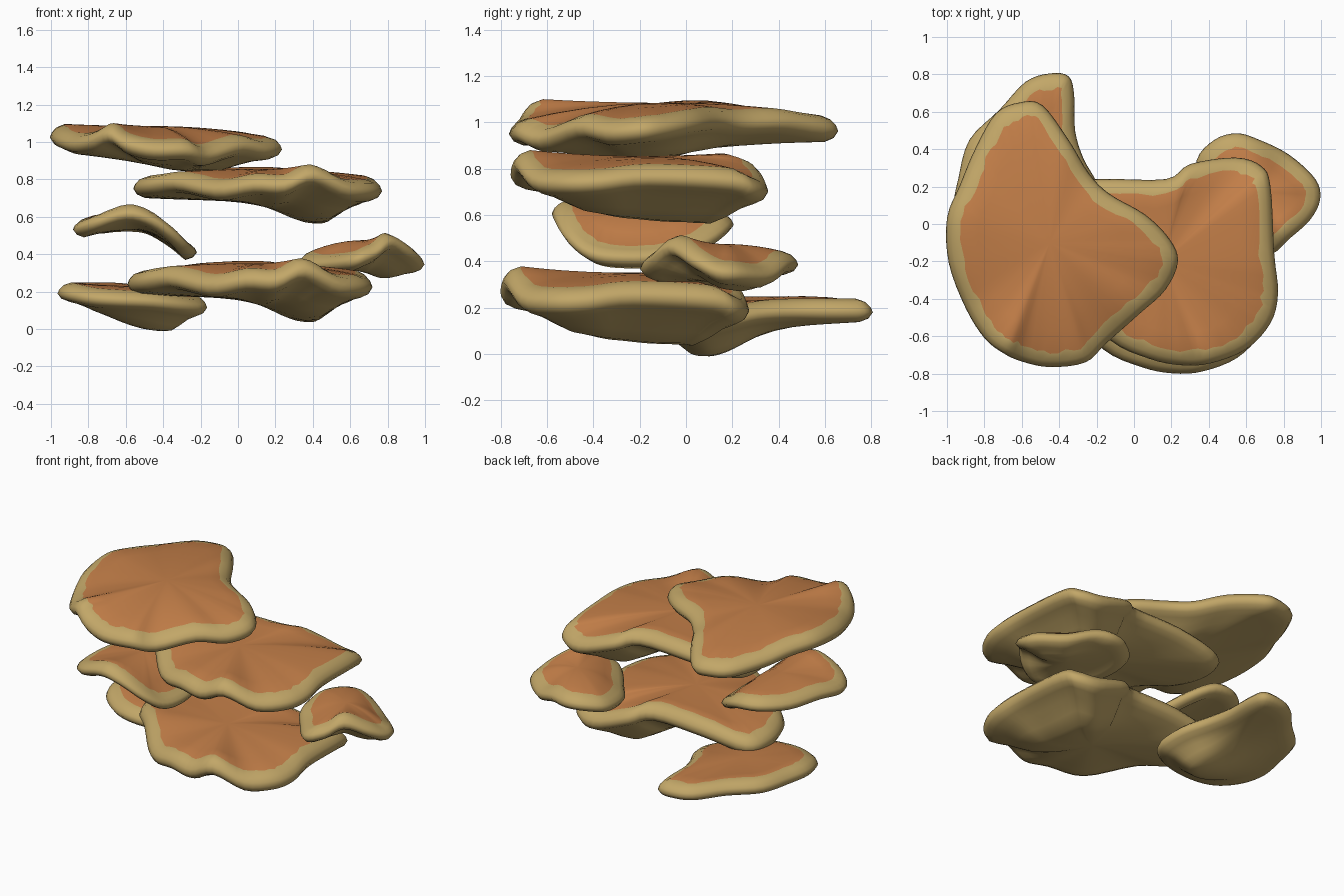
import bpy, bmesh, math, random
from mathutils import Vector

if "Cube" in bpy.data.objects:
    bpy.data.objects.remove(bpy.data.objects["Cube"])

random.seed(4)


def material(name, rgb):
    m = bpy.data.materials.new(name)
    m.diffuse_color = (*rgb, 1)
    m.use_nodes = True
    m.node_tree.nodes["Principled BSDF"].inputs["Base Color"].default_value = m.diffuse_color
    return m


BROWN = material("brown cap", (0.55, 0.212, 0.066))
TAN = material("tan rim", (0.54, 0.385, 0.138))


def smooth_loop(points, steps=4):
    """Closed Catmull-Rom curve through the rim points."""
    p = [Vector(v) for v in points]
    n, out = len(p), []
    for i in range(n):
        a, b, c, d = p[i - 1], p[i], p[(i + 1) % n], p[(i + 2) % n]
        for s in range(steps):
            t = s / steps
            out.append(0.5 * (2 * b + (c - a) * t + (2 * a - 5 * b + 4 * c - d) * t * t
                              + (3 * b - a - 3 * c + d) * t ** 3))
    return out


def shelf(name, rim_points, top, base, bulge, thick=1.0):
    """Fungus shelf: rim curve, domed cap, flat underside (height base)
    with a soft bulge given as (x, y, depth, x width, y width)."""
    rim = smooth_loop(rim_points)
    top = Vector(top)
    low = Vector((top.x, top.y, base))
    n = len(rim)

    def inset(d, dz):
        ring = []
        for i, r in enumerate(rim):
            flat = rim[(i + 1) % n] - rim[i - 1]
            inward = Vector((-flat.y, flat.x, 0)).normalized()
            to_centre = Vector((top.x - r.x, top.y - r.y, 0)).normalized()
            if inward.dot(to_centre) < 0:
                inward = -inward
            v = r + (inward + to_centre).normalized() * d
            v.z += dz * thick
            ring.append(v)
        return ring

    def blend(ring, centre, k):
        out = []
        for v in ring:
            w = v.lerp(centre, k)
            w.z = v.z + (centre.z - v.z) * (1 - (1 - k) ** 2)
            out.append(w)
        return out

    def sag(v, k=1.0):
        bx, by, depth, wx, wy = bulge
        g = math.exp(-((v.x - bx) / wx) ** 2 - ((v.y - by) / wy) ** 2)
        return v - Vector((0, 0, depth * g * min(1, k * 3)))

    edge = inset(0.07, 0.066)
    # uneven boundary between cap and rim colours
    border = [v.lerp(top, random.uniform(0.0, 0.045)) for v in edge]
    under = inset(0.06, -0.047)
    rings = [blend(border, top, k) for k in (0.85, 0.65, 0.42, 0.2)]
    rings += [border, inset(0.034, 0.05), inset(0.01, 0.025), inset(0, 0),
              inset(0.02, -0.03), under]
    rings += [[sag(v, k) for v in blend(under, low, k)]
              for k in (0.12, 0.25, 0.38, 0.52, 0.66, 0.8, 0.9)]

    bm = bmesh.new()
    loops = [[bm.verts.new(v) for v in ring] for ring in rings]
    caps = [bm.verts.new(top), bm.verts.new(sag(low))]
    for i in range(n):
        j = (i + 1) % n
        bm.faces.new((caps[0], loops[0][i], loops[0][j]))
        bm.faces.new((caps[1], loops[-1][j], loops[-1][i]))
        for k in range(len(loops) - 1):
            f = bm.faces.new((loops[k][i], loops[k + 1][i], loops[k + 1][j], loops[k][j]))
            f.material_index = 0 if k < 4 else 1
    for f in caps[1].link_faces:
        f.material_index = 1
    for f in bm.faces:
        f.smooth = True
    bmesh.ops.recalc_face_normals(bm, faces=bm.faces)
    me = bpy.data.meshes.new(name)
    bm.to_mesh(me)
    bm.free()
    me.materials.append(BROWN)
    me.materials.append(TAN)
    ob = bpy.data.objects.new(name, me)
    bpy.context.collection.objects.link(ob)
    return ob


# Top shelf
shelf("top_shelf", [
    (-.61, .65, .965), (-.49, .635, .965), (-.35, .45, .995), (-.24, .27, .99), (-.13, .16, 1.0),
    (.06, .05, .99), (.19, -.08, .97), (.235, -.2, .96), (.17, -.35, .95), (.03, -.48, .97),
    (-.15, -.64, .92), (-.26, -.74, .95), (-.45, -.765, .95), (-.6, -.735, .98),
    (-.7, -.69, 1.035), (-.8, -.61, .995), (-.9, -.45, .98), (-.99, -.21, 1.01),
    (-1.0, .03, 1.03), (-.93, .21, 1.02), (-.85, .4, .99), (-.74, .59, .97)],
    (-.45, -.1, 1.085), .91, (-.22, -.17, .07, .3, .4))

# Two broad shelves share one rim
broad = [
    (.17, .24, .8), (.3, .32, .77), (.54, .355, .7), (.68, .31, .71), (.73, .2, .74),
    (.75, -.16, .755), (.77, -.37, .735), (.73, -.53, .73), (.6, -.67, .74), (.41, -.745, .815),
    (.25, -.755, .76), (.08, -.72, .765), (-.13, -.62, .735), (-.35, -.37, .775),
    (-.5, -.2, .76), (-.56, .02, .75), (-.49, .2, .75), (-.19, .24, .79)]
for label in ("upper_broad_shelf", "lower_broad_shelf"):
    ob = shelf(label, broad, (.15, -.2, .855), .685, (.44, -.05, .12, .27, .5))
ob.scale = (.985, .965, 1.08)
ob.location = (-.04, -.07, -.572)

# Small arched shelf on the left
shelf("left_arched_shelf", [
    (-.22, -.27, .41), (-.24, -.07, .42), (-.33, .1, .48), (-.48, .2, .55), (-.65, .18, .56),
    (-.78, .03, .55), (-.85, -.2, .55), (-.88, -.4, .53), (-.78, -.53, .56), (-.6, -.575, .61),
    (-.46, -.57, .58), (-.33, -.52, .5), (-.25, -.42, .43)],
    (-.55, -.2, .63), .53, (-.5, -.18, 0, .2, .2), 0.85)

# Small peaked shelf on the right
shelf("right_peaked_shelf", [
    (.335, .34, .36), (.43, .45, .38), (.55, .485, .385), (.67, .45, .38), (.83, .37, .33),
    (.97, .24, .34), (.995, .13, .35), (.94, .02, .4), (.83, -.08, .455), (.74, -.16, .4),
    (.61, -.19, .36), (.45, .0, .34), (.35, .15, .34)],
    (.67, .17, .475), .34, (.78, .2, .05, .2, .2), 0.9)

# Lowest shelf at the back left
shelf("bottom_shelf", [
    (-.35, .79, .18), (-.45, .805, .18), (-.58, .76, .18), (-.72, .61, .19), (-.88, .45, .19),
    (-.94, .24, .19), (-.965, .08, .19), (-.92, -.06, .18), (-.8, -.16, .16), (-.65, -.2, .15),
    (-.45, -.18, .14), (-.28, -.1, .12), (-.17, .03, .11), (-.19, .2, .14), (-.27, .35, .17),
    (-.315, .5, .18), (-.32, .69, .18)],
    (-.56, .2, .23), .12, (-.45, .1, .12, .28, .22), 0.9)
